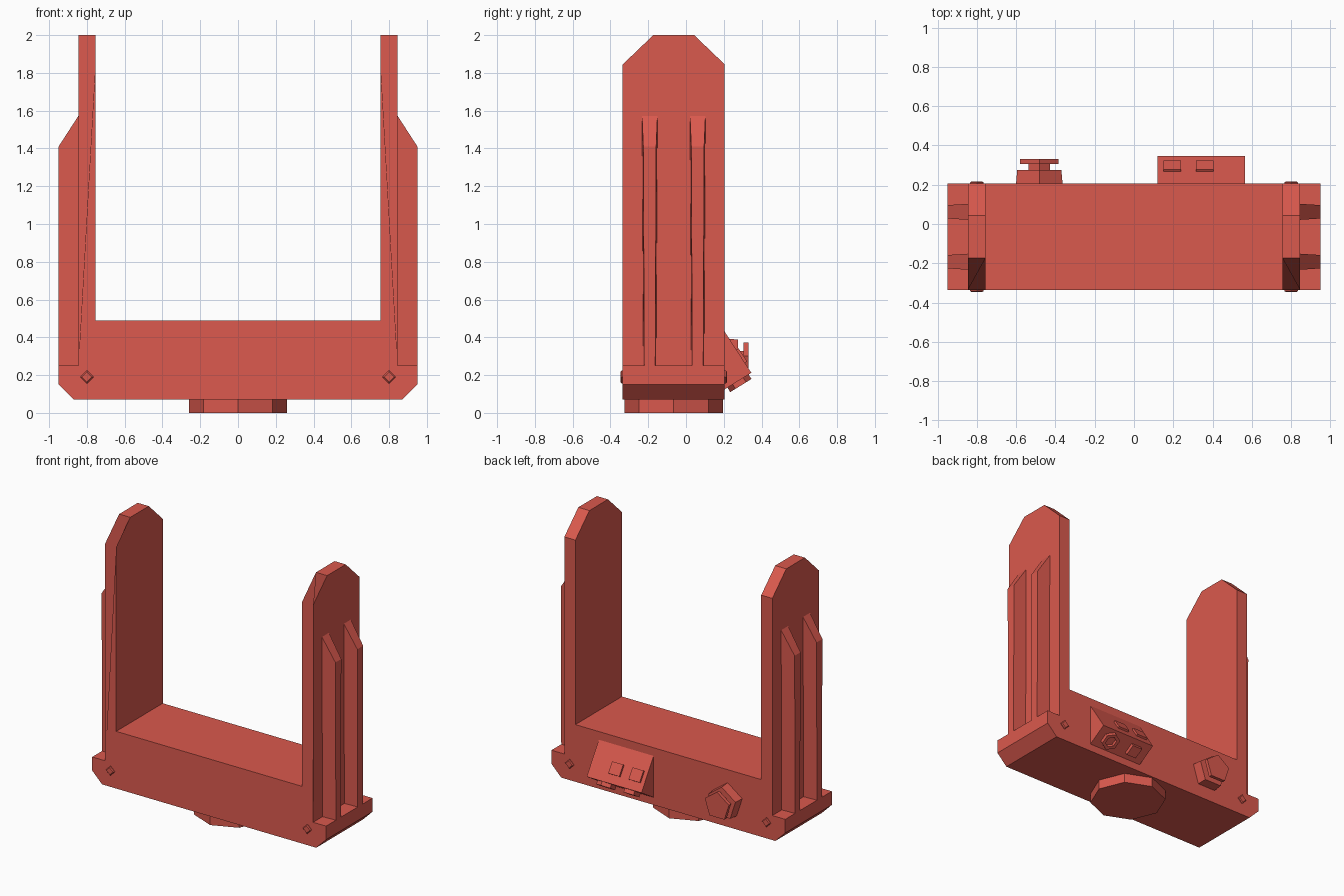
import bpy, bmesh, math
from mathutils import Vector

if "Cube" in bpy.data.objects:
    bpy.data.objects.remove(bpy.data.objects["Cube"])

red = bpy.data.materials.new("coral red")
red.diffuse_color = (0.70, 0.10, 0.075, 1)
red.use_nodes = True
red.node_tree.nodes["Principled BSDF"].inputs["Base Color"].default_value = red.diffuse_color


def finish(name, bm):
    bmesh.ops.recalc_face_normals(bm, faces=bm.faces[:])
    me = bpy.data.meshes.new(name)
    bm.to_mesh(me)
    bm.free()
    me.materials.append(red)
    ob = bpy.data.objects.new(name, me)
    bpy.context.collection.objects.link(ob)
    return ob


def loft_mesh(*rings):
    """Closed solid skinned through equal-length rings of points."""
    bm = bmesh.new()
    loops = [[bm.verts.new(p) for p in r] for r in rings]
    n = len(loops[0])
    for a, b in zip(loops, loops[1:]):
        for i in range(n):
            j = (i + 1) % n
            bm.faces.new((a[i], a[j], b[j], b[i]))
    bm.faces.new(loops[0][::-1])
    bm.faces.new(loops[-1])
    return bm


def loft(name, *rings):
    return finish(name, loft_mesh(*rings))


def ngon(center, u, v, sides, r, start=0.0):
    """Regular polygon around center in the plane of u and v."""
    c, u, v = Vector(center), Vector(u), Vector(v)
    angles = [start + 2 * math.pi * i / sides for i in range(sides)]
    return [c + u * (r * math.cos(a)) + v * (r * math.sin(a)) for a in angles]


X, Y, Z = Vector((1, 0, 0)), Vector((0, 1, 0)), Vector((0, 0, 1))
FRONT, BACK, MID = -0.335, 0.205, -0.065

# U-shaped yoke, with the arm tops cut at an angle
half = [(0.87, 0.07), (0.95, 0.15), (0.95, 0.25), (0.845, 0.25),
        (0.845, 2.0), (0.755, 2.0), (0.755, 0.49)]
profile = half + [(-x, z) for x, z in reversed(half)]
bm = loft_mesh(*[[(x, y, z) for x, z in profile] for y in (FRONT, BACK)])
for s in (-1, 1):
    bmesh.ops.bisect_plane(bm, geom=bm.verts[:] + bm.edges[:] + bm.faces[:],
                           plane_co=(0, MID + s * 0.27, 1.845),
                           plane_no=(0, s * 0.155, 0.162), clear_outer=True)
    bmesh.ops.holes_fill(bm, edges=[e for e in bm.edges if e.is_boundary])
finish("yoke", bm)

# Tapered ribs on the outside of both arms
rib = [(0.84, 0.25, 0.034), (0.95, 0.25, 0.029),
       (0.95, 1.41, 0.034), (0.84, 1.58, 0.041)]
for s, side in ((-1, "left"), (1, "right")):
    for y, place in ((-0.192, "front"), (0.062, "back")):
        loft(f"{side}_{place}_rib",
             *[[(s * x, y + k * w, z) for x, z, w in rib] for k in (-1, 1)])

# Diamond bolts on front and back
for s, side in ((-1, "left"), (1, "right")):
    for y, d, place in ((FRONT, -1, "front"), (BACK, 1, "back")):
        loft(f"{side}_{place}_bolt",
             *[ngon((s * 0.8, y + d * h, 0.19), X, Z, 4, r)
               for h, r in ((-0.01, 0.035), (0.006, 0.035), (0.012, 0.027))])

# Octagonal pivot under the yoke
loft("pivot_disc", *[ngon((0, MID, z), X, Y, 8, 0.26) for z in (0, 0.07)])

# Five-sided knob: base, neck and cap
for name, y0, r0, y1, r1 in (("knob_base", 0.20, 0.125, 0.275, 0.118),
                             ("knob_neck", 0.27, 0.057, 0.31, 0.057),
                             ("knob_cap", 0.305, 0.103, 0.33, 0.103)):
    loft(name, *[ngon((-0.482, y, 0.27), X, Z, 5, r, math.pi / 2)
                 for y, r in ((y0, r0), (y1, r1))])

# Wedge-shaped control box
top, apex, low = Vector((0, 0.205, 0.43)), Vector((0, 0.346, 0.212)), Vector((0, 0.205, 0.125))
loft("control_box", *[[p + X * x for p in (top, apex, low)] for x in (0.12, 0.565)])


def slope_frame(a, b):
    t = (b - a).normalized()
    return t, Vector((0, -t.z, t.y))


# Two square buttons on the upper slope
t, n = slope_frame(top, apex)
for i, x in enumerate((0.195, 0.36)):
    c = top.lerp(apex, 0.6) + X * x
    loft(f"button_{i + 1}",
         *[[c + X * (0.045 * a) + t * (0.042 * b) + n * h
            for a, b in ((-1, -1), (1, -1), (1, 1), (-1, 1))]
           for h in (-0.01, 0.014)])

# Square plug and hexagonal socket on the lower slope
t, n = slope_frame(low, apex)
n = -n
c = low.lerp(apex, 0.5)
loft("square_plug", *[ngon(c + X * 0.24 + n * h, X, t, 4, 0.057, math.pi / 4)
                      for h in (-0.01, 0.028)])
loft("hex_socket", *[ngon(c + X * 0.45 + n * h, X, t, 6, r, math.pi / 6)
                     for h, r in ((-0.01, 0.066), (0.028, 0.066), (0.028, 0.04), (0.004, 0.04))])
